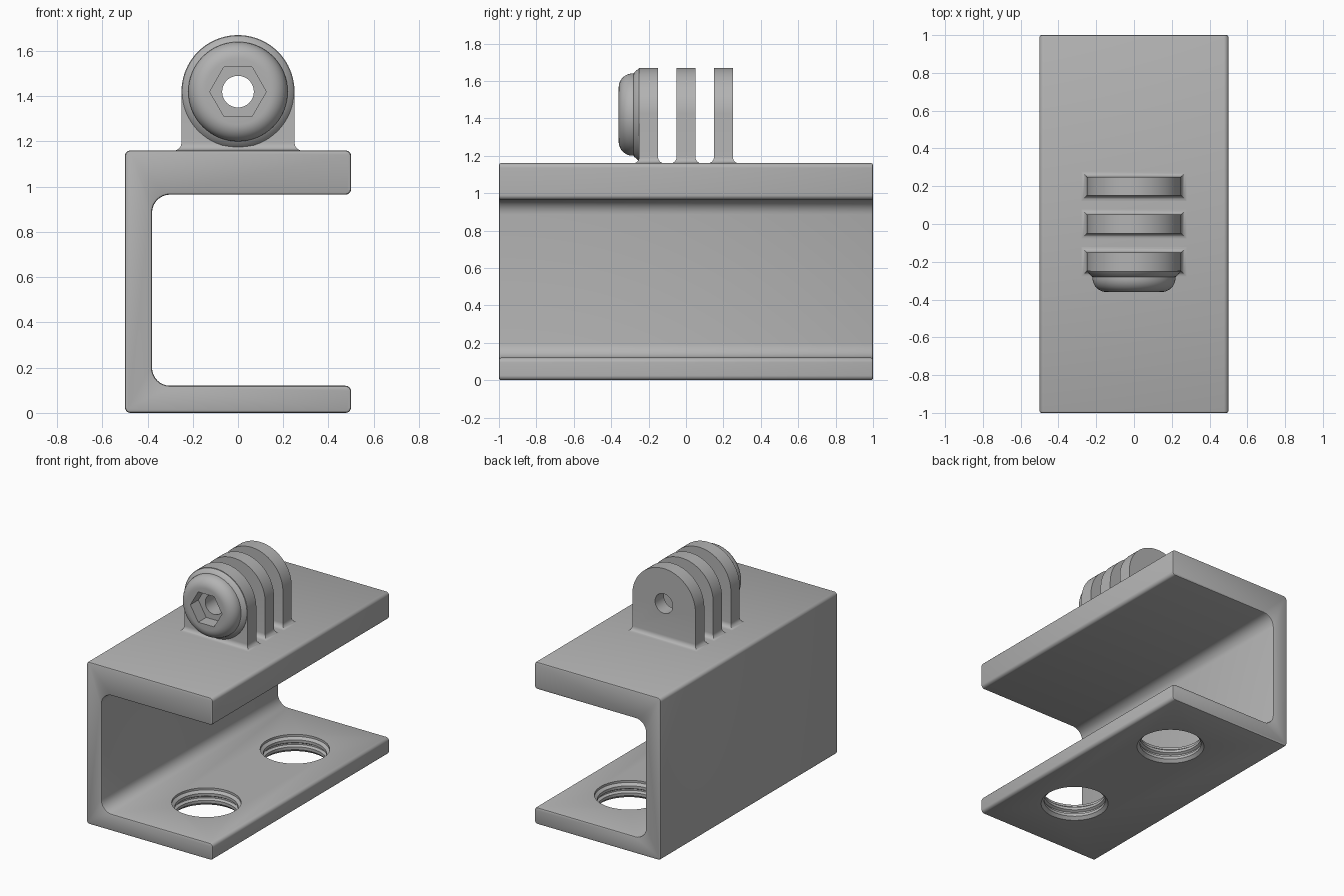
import bpy, bmesh
from math import sin, cos, pi, radians
from mathutils import Vector, Matrix

if "Cube" in bpy.data.objects:
    bpy.data.objects.remove(bpy.data.objects["Cube"])

GREY = (0.45, 0.45, 0.45, 1)
grey = bpy.data.materials.new("plain grey")
grey.use_nodes = True
grey.diffuse_color = GREY
grey.node_tree.nodes["Principled BSDF"].inputs["Base Color"].default_value = GREY

EYE_Z = 1.42      # height of the bolt axis
PLATE_TOP = 1.16


def finish(bm, name):
    bmesh.ops.recalc_face_normals(bm, faces=bm.faces)
    mesh = bpy.data.meshes.new(name)
    bm.to_mesh(mesh)
    bm.free()
    mesh.materials.append(grey)
    obj = bpy.data.objects.new(name, mesh)
    bpy.context.collection.objects.link(obj)
    return obj


def select(obj):
    bpy.ops.object.select_all(action='DESELECT')
    obj.select_set(True)
    bpy.context.view_layer.objects.active = obj


def cut(obj, cutters):
    select(obj)
    for cutter in cutters:
        mod = obj.modifiers.new("cut", 'BOOLEAN')
        mod.operation = 'DIFFERENCE'
        mod.solver = 'EXACT'
        mod.object = cutter
        bpy.ops.object.modifier_apply(modifier=mod.name)
        bpy.data.objects.remove(cutter)


def smooth(obj):
    select(obj)
    bpy.ops.object.shade_smooth_by_angle(angle=radians(32))


def rounded(corners, steps=8):
    """Outline with right-angled corners (x, z, radius) rounded."""
    pts = []
    for i, (x, z, r) in enumerate(corners):
        p = Vector((x, z))
        to_prev = (Vector(corners[i - 1][:2]) - p).normalized()
        to_next = (Vector(corners[(i + 1) % len(corners)][:2]) - p).normalized()
        centre = p + r * (to_prev + to_next)
        for k in range(steps + 1):
            t = pi / 2 * k / steps
            pts.append(centre - r * (cos(t) * to_next + sin(t) * to_prev))
    return pts


def prism(pts, y0, y1):
    """Extrude an x-z outline along y."""
    bm = bmesh.new()
    face = bm.faces.new([bm.verts.new((x, y0, z)) for x, z in pts])
    new = bmesh.ops.extrude_face_region(bm, geom=[face])["geom"]
    verts = [v for v in new if isinstance(v, bmesh.types.BMVert)]
    bmesh.ops.translate(bm, verts=verts, vec=(0, y1 - y0, 0))
    if face.is_valid and not any(len(e.link_faces) == 2 for e in face.edges):
        bm.faces.remove(face)
    bmesh.ops.holes_fill(bm, edges=[e for e in bm.edges if e.is_boundary])
    return bm


def lathe(profile, matrix, name, steps=64):
    """Spin (radius, height) points about z, cap both ends, then place."""
    bm = bmesh.new()
    rings = [[bm.verts.new((r * cos(2 * pi * k / steps), r * sin(2 * pi * k / steps), h))
              for k in range(steps)] for r, h in profile]
    for a, b in zip(rings, rings[1:]):
        for k in range(steps):
            n = (k + 1) % steps
            bm.faces.new((a[k], a[n], b[n], b[k]))
    bm.faces.new(rings[0])
    bm.faces.new(rings[-1])
    bmesh.ops.transform(bm, matrix=matrix, verts=bm.verts)
    return finish(bm, name)


def along_y(y):
    """Placement whose local z runs toward the front from y."""
    return Matrix.Translation((0, y, EYE_Z)) @ Matrix.Rotation(pi / 2, 4, 'X')


def bolt_hole():
    return lathe([(0.07, -1), (0.07, 1)], along_y(0), "bolt_hole_cutter", 48)


# C-shaped channel with softened ends
E, F = 0.025, 0.08
outline = rounded([(-0.5, 0, E), (0.5, 0, E), (0.5, 0.12, E), (-0.38, 0.12, F),
                   (-0.38, 0.965, F), (0.5, 0.965, E), (0.5, PLATE_TOP, E),
                   (-0.5, PLATE_TOP, E)])
bm = prism(outline, -1, 1)
ends = [e for e in bm.edges if abs(e.verts[0].co.y - e.verts[1].co.y) < 0.001]
bmesh.ops.bevel(bm, geom=ends, offset=0.01, segments=2, profile=0.5, affect='EDGES')
channel = finish(bm, "channel")

# Two ridged holes through the lower plate
ridges = [(0.225, -0.02), (0.225, 0), (0.205, 0.02), (0.205, 0.04), (0.222, 0.05),
          (0.222, 0.06), (0.205, 0.07), (0.205, 0.09), (0.225, 0.105), (0.225, 0.15)]
cut(channel, [lathe(ridges, Matrix.Translation((0.1, y, 0)), "plate_hole_cutter")
              for y in (-0.5, 0.5)])
smooth(channel)

# Three mounting fins: arch on top, concave fillet skirt at the base
FILLET = 0.035
for name, y in (("front_fin", -0.2), ("middle_fin", 0), ("back_fin", 0.2)):
    base = PLATE_TOP + FILLET
    arch = [(0.25 * cos(pi * k / 40), EYE_Z + 0.25 * sin(pi * k / 40)) for k in range(41)]
    bm = prism([(-0.25, base), (0.25, base)] + arch, y - 0.05, y + 0.05)
    bottom = min(bm.faces, key=lambda f: f.calc_center_median().z)
    for k in range(1, 7):
        t = pi / 2 * k / 6
        grow = FILLET * (1 - cos(t))
        new = bmesh.ops.extrude_face_region(bm, geom=[bottom])["geom"]
        if bottom.is_valid:
            bm.faces.remove(bottom)
        bottom = next(g for g in new if isinstance(g, bmesh.types.BMFace))
        for v in bottom.verts:
            v.co.x = (0.25 + grow) * (1 if v.co.x > 0 else -1)
            v.co.y = y + (0.05 + grow) * (1 if v.co.y > y else -1)
            v.co.z = base - FILLET * sin(t) - 0.001
    fin = finish(bm, name)
    cut(fin, [bolt_hole()])
    smooth(fin)

# Domed nut housing with hexagonal pocket
R = 0.075
dome = [(0.145 + R * cos(pi / 2 * k / 10), 0.035 + R * sin(pi / 2 * k / 10)) for k in range(11)]
housing = lathe([(0.247, -0.005), (0.247, 0.002), (0.225, 0.028), (0.22, 0.03)] + dome,
                along_y(-0.25), "nut_housing")
hexagon = lathe([(0.125, 0.02), (0.125, 0.3)], along_y(-0.25), "hex_cutter", 6)
cut(housing, [hexagon, bolt_hole()])
smooth(housing)
